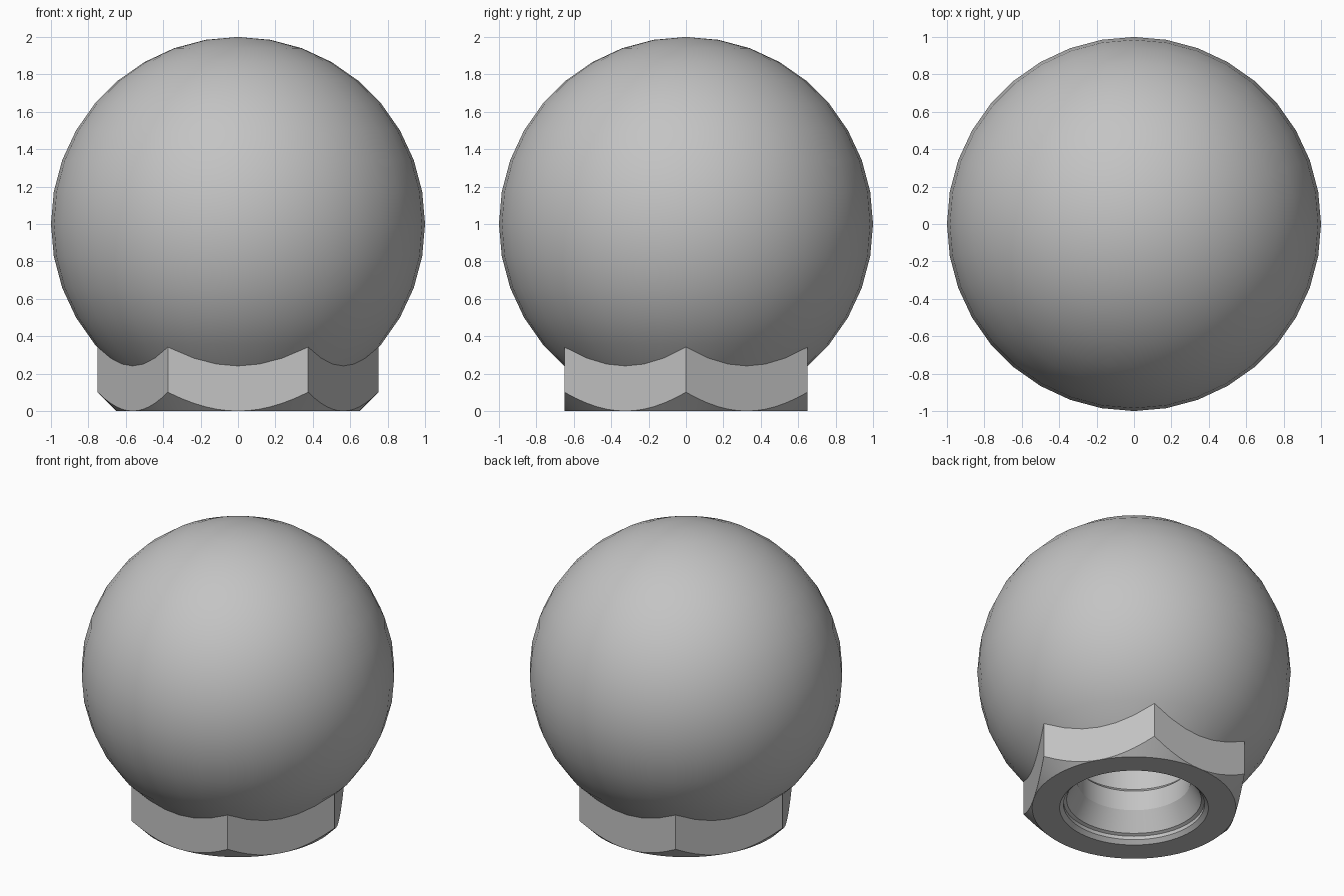
import bpy, bmesh, math
from mathutils import Vector

if "Cube" in bpy.data.objects:
    bpy.data.objects.remove(bpy.data.objects["Cube"], do_unlink=True)

metal = bpy.data.materials.new("grey metal")
metal.use_nodes = True
metal.diffuse_color = (0.55, 0.55, 0.55, 1)
metal.node_tree.nodes["Principled BSDF"].inputs["Base Color"].default_value = (0.55, 0.55, 0.55, 1)


def lathe(profile, steps):
    """Revolve (radius, height) points around the z axis."""
    bm = bmesh.new()
    verts = [bm.verts.new((r, 0, z)) for r, z in profile]
    edges = [bm.edges.new(pair) for pair in zip(verts, verts[1:])]
    bmesh.ops.spin(bm, geom=verts + edges, cent=(0, 0, 0), axis=(0, 0, 1),
                   angle=math.tau, steps=steps, use_merge=True)
    bmesh.ops.remove_doubles(bm, verts=bm.verts, dist=1e-5)
    return bm


def finish(bm, name, angle):
    bmesh.ops.recalc_face_normals(bm, faces=bm.faces)
    mesh = bpy.data.meshes.new(name)
    bm.to_mesh(mesh)
    bm.free()
    mesh.materials.append(metal)
    obj = bpy.data.objects.new(name, mesh)
    bpy.context.collection.objects.link(obj)
    bpy.ops.object.select_all(action="DESELECT")
    obj.select_set(True)
    bpy.context.view_layer.objects.active = obj
    bpy.ops.object.shade_smooth_by_angle(angle=math.radians(angle))


# Ball, left open where it sinks into the hexagonal collar
arc = [math.radians(a) for a in range(0, 141, 10)]
finish(lathe([(math.sin(a), 1 + math.cos(a)) for a in arc], 36), "ball", 40)

# Collar: chamfered outside, stepped blind bore, sleeve hidden in the ball
collar = lathe([
    (0, 0.9), (0.5, 0.9), (0.5, 0.38), (0.85, 0.38), (0.85, 0.2), (0.65, 0),
    (0.475, 0), (0.45, 0.025), (0.45, 0.05), (0.43, 0.06), (0.36, 0.19),
    (0.36, 0.33), (0.39, 0.36), (0.39, 0.8), (0, 0.8)], 72)

# Six flats, cut and capped one after the other
for k in range(6):
    a = math.radians(30 + 60 * k)
    normal = Vector((math.cos(a), math.sin(a), 0))
    cut = bmesh.ops.bisect_plane(
        collar, geom=collar.verts[:] + collar.edges[:] + collar.faces[:],
        dist=1e-5, plane_co=normal * 0.65, plane_no=normal, clear_outer=True)
    rim = [e for e in cut["geom_cut"] if isinstance(e, bmesh.types.BMEdge)]
    bmesh.ops.holes_fill(collar, edges=rim, sides=0)
finish(collar, "hex_collar", 25)
